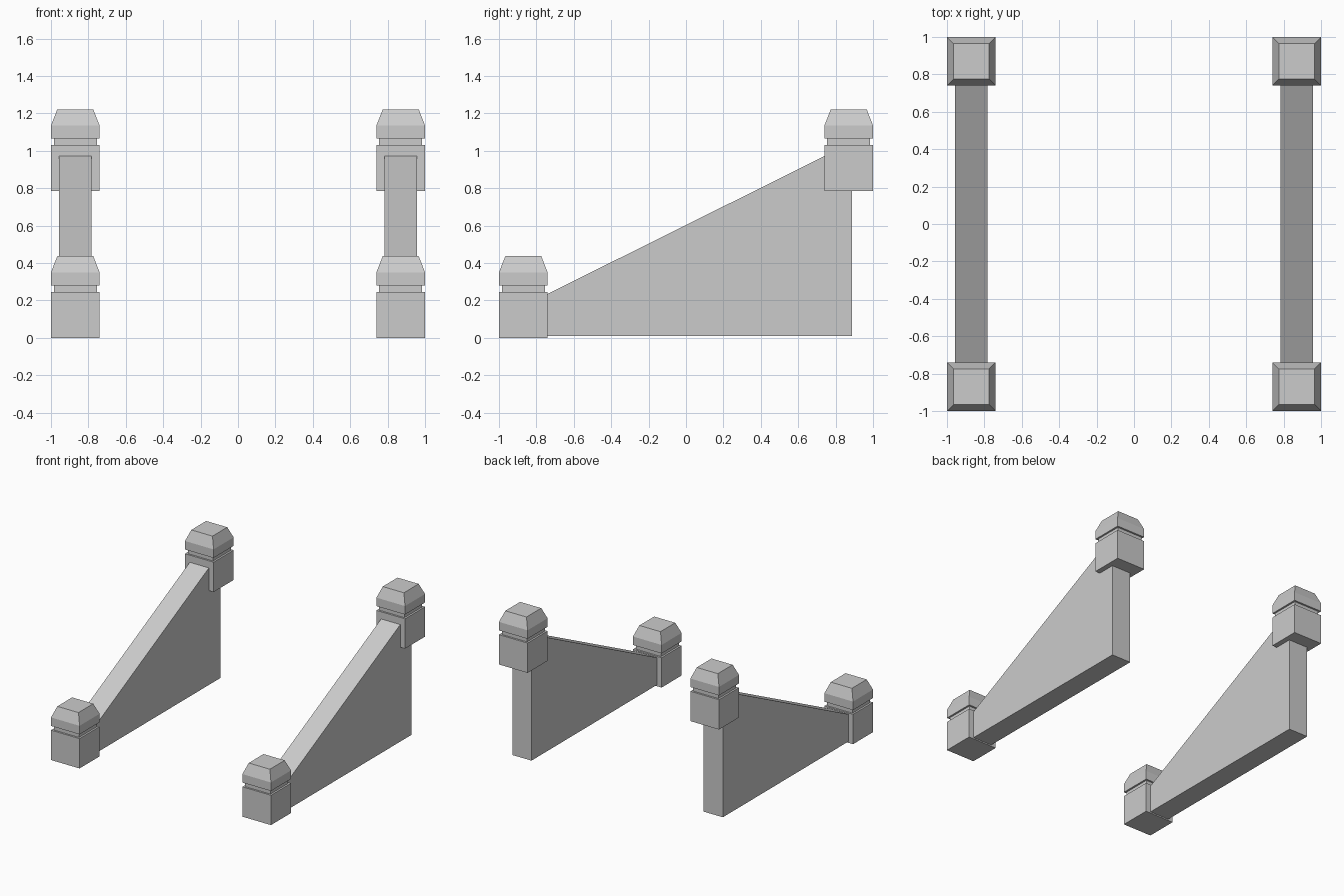
import bpy, bmesh

if "Cube" in bpy.data.objects:
    bpy.data.objects.remove(bpy.data.objects["Cube"])

# Square post silhouette: (half width, height)
POST = [(0.13, 0), (0.13, 0.245), (0.115, 0.245), (0.115, 0.28),
        (0.13, 0.28), (0.13, 0.35), (0.096, 0.437)]
# Sloped wall side outline: (y, z)
WALL = [(-0.87, 0.01), (0.888, 0.01), (0.888, 1.045), (-0.87, 0.17)]


def loft(name, rings, location):
    """Skin a stack of matching rings and cap both ends."""
    bm = bmesh.new()
    loops = [[bm.verts.new(p) for p in ring] for ring in rings]
    for a, b in zip(loops, loops[1:]):
        n = len(a)
        for i in range(n):
            j = (i + 1) % n
            bm.faces.new((a[i], a[j], b[j], b[i]))
    bm.faces.new(loops[0][::-1])
    bm.faces.new(loops[-1])
    bmesh.ops.recalc_face_normals(bm, faces=bm.faces)
    mesh = bpy.data.meshes.new(name)
    bm.to_mesh(mesh)
    bm.free()
    obj = bpy.data.objects.new(name, mesh)
    obj.location = location
    bpy.context.collection.objects.link(obj)
    return obj


post_rings = [[(-w, -w, z), (w, -w, z), (w, w, z), (-w, w, z)] for w, z in POST]
wall_rings = [[(x, y, z) for y, z in WALL] for x in (-0.087, 0.087)]

for side, x in (("left", -0.87), ("right", 0.87)):
    # Lower and upper capped posts
    loft(f"{side}_lower_post", post_rings, (x, -0.87, 0))
    loft(f"{side}_upper_post", post_rings, (x, 0.87, 0.785))
    # Sloped balustrade wall between them
    loft(f"{side}_sloped_wall", wall_rings, (x, 0, 0))
